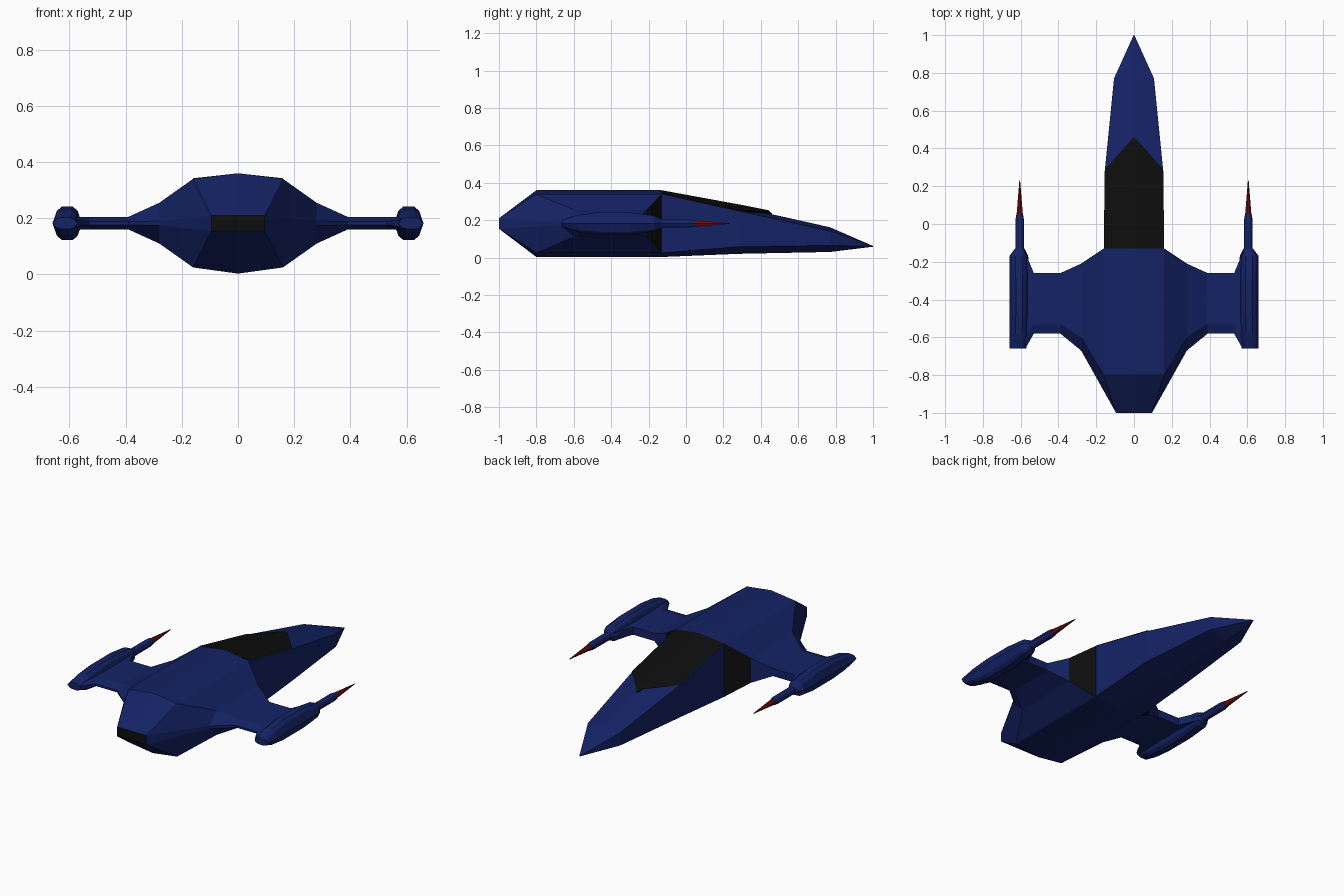
import bpy, bmesh

if "Cube" in bpy.data.objects:
    bpy.data.objects.remove(bpy.data.objects["Cube"])


def material(name, rgb):
    m = bpy.data.materials.new(name)
    m.diffuse_color = (*rgb, 1)
    m.use_nodes = True
    m.node_tree.nodes["Principled BSDF"].inputs["Base Color"].default_value = m.diffuse_color
    return m


BLUE = material("blue_paint", (0.007, 0.016, 0.13))
BLACK = material("black_glass", (0.004, 0.004, 0.004))
RED = material("red_tip", (0.16, 0.004, 0.004))


def loft(name, rings, mats, mirror=False, pick=None):
    """Skin equal-length rings; pick(ring, side) chooses a face's material."""
    bm = bmesh.new()
    loops = [[bm.verts.new(p) for p in r] for r in rings]
    n = len(rings[0])
    for i, (a, b) in enumerate(zip(loops, loops[1:])):
        for j in range(n):
            k = (j + 1) % n
            f = bm.faces.new((a[j], a[k], b[k], b[j]))
            f.material_index = pick(i, j) if pick else 0
    bm.faces.new(loops[0])
    bm.faces.new(loops[-1])
    bmesh.ops.remove_doubles(bm, verts=bm.verts, dist=0.0005)
    bmesh.ops.recalc_face_normals(bm, faces=bm.faces)
    me = bpy.data.meshes.new(name)
    bm.to_mesh(me)
    bm.free()
    for m in mats:
        me.materials.append(m)
    ob = bpy.data.objects.new(name, me)
    bpy.context.collection.objects.link(ob)
    if mirror:
        ob.modifiers.new("mirror", 'MIRROR').use_mirror_merge = False
    return ob


# Hull and wings: fore-and-aft sections stepped along the span
# x, top z, bottom z, front y, back y, rear edge x, rear edge y, rear half height
half = [
    (0.16, 0.34, 0.025, -0.13, -0.80, 0.095, -1.00, 0.028),
    (0.28, 0.255, 0.11, -0.21, -0.60, 0.28, -0.67, 0.008),
    (0.39, 0.205, 0.16, -0.26, -0.53, 0.39, -0.58, 0.006),
    (0.53, 0.205, 0.16, -0.26, -0.53, 0.53, -0.58, 0.006),
    (0.58, 0.205, 0.16, -0.14, -0.60, 0.575, -0.66, 0.012),
]


def section(x, zt, zb, yf, yb, xr, yr, h, s=1):
    return [(s * x, yf, zt), (s * x, yf, zb), (s * x, yb, zb),
            (s * xr, yr, 0.182 - h), (s * xr, yr, 0.182 + h), (s * x, yb, zt)]


middle = (0, 0.36, 0.003, -0.13, -0.80, 0, -1.00, 0.028)
hull_rings = ([section(*r, s=-1) for r in reversed(half)] + [section(*middle)]
              + [section(*r) for r in half])
# Side 0 of spans 3 and 6 is an air intake, side 3 of spans 4 and 5 the exhaust
loft("hull_and_wings", hull_rings, [BLUE, BLACK],
     pick=lambda i, j: int((j == 0 and i in (3, 6)) or (j == 3 and i in (4, 5))))

# Nose: y, half width, top, shoulder, lower edge, keel
nose = [
    (-0.13, 0.16, 0.355, 0.34, 0.025, 0.003),
    (0.28, 0.155, 0.272, 0.25, 0.058, 0.02),
    (0.77, 0.106, 0.162, 0.142, 0.065, 0.03),
    (1.00, 0.002, 0.062, 0.061, 0.06, 0.058),
]
loft("nose", [[(0, y, t), (w, y, s), (w, y, l), (0, y, k), (-w, y, l), (-w, y, s)]
              for y, w, t, s, l, k in nose], [BLUE])

# Canopy: y, half width, ridge z, edge z, underside z
canopy = [
    (-0.13, 0.16, 0.36, 0.342, 0.33),
    (0.29, 0.154, 0.283, 0.252, 0.24),
    (0.44, 0.018, 0.253, 0.249, 0.22),
    (0.46, 0.001, 0.236, 0.235, 0.22),
]
loft("canopy", [[(0, y, t), (w, y, e), (0, y, u), (-w, y, e)]
                for y, w, t, e, u in canopy], [BLACK])

# Wingtip pods: y, inner x, outer x, half height
profile = [(1, 0), (0.7, 0.75), (0.35, 1), (-0.35, 1), (-0.7, 0.75),
           (-1, 0), (-0.7, -0.75), (-0.35, -1), (0.35, -1), (0.7, -0.75)]


def tube(name, stations, mat):
    rings = [[((a + b) / 2 + u * (b - a) / 2, y, 0.182 + v * h) for u, v in profile]
             for y, a, b, h in stations]
    loft(name, rings, [mat], mirror=True)


tube("wingtip_pod", [(-0.66, 0.57, 0.66, 0.02), (-0.58, 0.56, 0.66, 0.046),
                     (-0.47, 0.555, 0.66, 0.06), (-0.30, 0.555, 0.66, 0.06),
                     (-0.17, 0.56, 0.66, 0.042), (-0.13, 0.58, 0.63, 0.023)], BLUE)
tube("gun_barrel", [(-0.14, 0.582, 0.628, 0.022), (0.02, 0.582, 0.628, 0.022),
                    (0.05, 0.587, 0.623, 0.018)], BLUE)
tube("gun_tip", [(0.045, 0.588, 0.622, 0.017), (0.23, 0.603, 0.607, 0.002)], RED)
